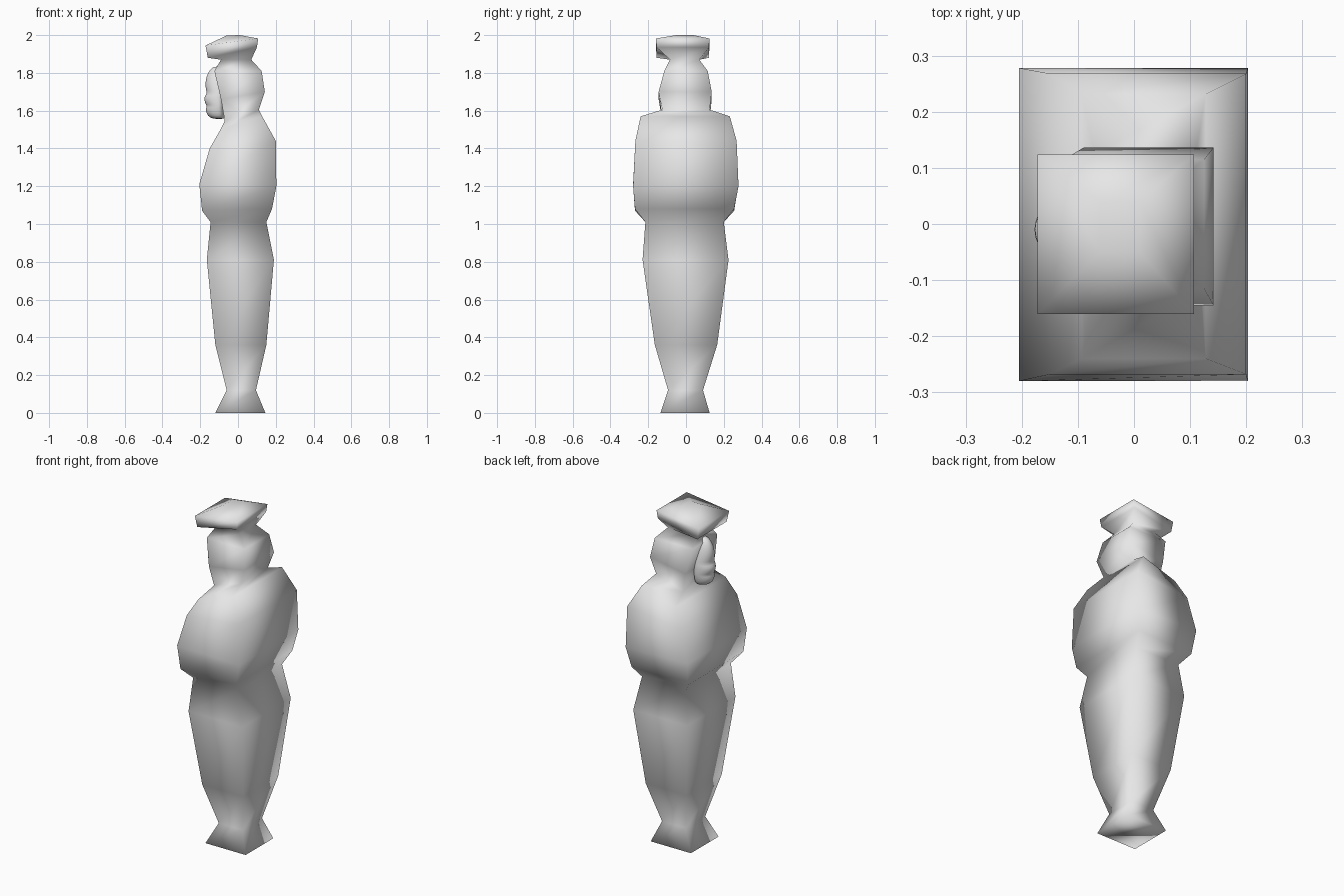
import bpy
import bmesh
import math

default_cube = bpy.data.objects.get("Cube")
if default_cube:
    bpy.data.objects.remove(default_cube, do_unlink=True)

# One plain grey finish for the whole figure
grey = bpy.data.materials.new("plain_grey")
grey.use_nodes = True
grey.diffuse_color = (0.8, 0.8, 0.8, 1)
grey.node_tree.nodes["Principled BSDF"].inputs["Base Color"].default_value = grey.diffuse_color


def loft(name, rings):
    """Skin a stack of closed rings and cap both ends."""
    bm = bmesh.new()
    layers = [[bm.verts.new(point) for point in ring] for ring in rings]
    for lower, upper in zip(layers, layers[1:]):
        count = len(lower)
        for i in range(count):
            j = (i + 1) % count
            bm.faces.new((lower[i], lower[j], upper[j], upper[i]))
    bm.faces.new(layers[0][::-1])
    bm.faces.new(layers[-1])
    bmesh.ops.recalc_face_normals(bm, faces=bm.faces)
    for face in bm.faces:
        face.smooth = True
    mesh = bpy.data.meshes.new(name)
    bm.to_mesh(mesh)
    bm.free()
    mesh.materials.append(grey)
    obj = bpy.data.objects.new(name, mesh)
    bpy.context.collection.objects.link(obj)
    return obj


def square_ring(left_x, left_z, right_x, right_z, back_y, front_y):
    """Four-cornered section that may tilt from side to side."""
    return [(left_x, front_y, left_z), (right_x, front_y, right_z),
            (right_x, back_y, right_z), (left_x, back_y, left_z)]


def face_ring(z, front_x, half_width, segments=16):
    """Oval section with a deep front half and a shallow hidden back half."""
    centre_x, centre_y, back_depth = -0.1, -0.01, 0.03
    ring = []
    for i in range(segments):
        angle = math.tau * i / segments
        reach = math.cos(angle)
        depth = (centre_x - front_x) if reach > 0 else back_depth
        ring.append((centre_x - depth * reach,
                     centre_y + half_width * math.sin(angle), z))
    return ring


# Body: foot, legs, waist, torso, tilted shoulders, head and hat in one skin
# Columns: left x, left z, right x, right z, back y, front y
body_sections = [
    (-.12, 0, .145, 0, .125, -.135),           # foot
    (-.06, .12, .095, .12, .09, -.095),        # ankle
    (-.12, .36, .15, .36, .165, -.165),        # calf
    (-.165, .81, .19, .81, .225, -.23),        # thigh
    (-.145, 1.01, .15, 1.01, .2, -.215),       # waist
    (-.19, 1.07, .18, 1.08, .255, -.27),       # hips
    (-.205, 1.21, .203, 1.2, .278, -.28),      # belly
    (-.15, 1.4, .2, 1.44, .268, -.268),        # chest
    (-.093, 1.5, .128, 1.57, .232, -.24),      # shoulder
    (-.07, 1.545, .11, 1.605, .125, -.125),    # neck
    (-.09, 1.66, .142, 1.7, .136, -.145),      # jaw
    (-.125, 1.81, .125, 1.81, .115, -.115),    # brow
    (-.09, 1.87, .07, 1.87, .07, -.085),       # hat band
    (-.16, 1.88, .1, 1.935, .122, -.155),      # brim underside
    (-.172, 1.945, .107, 1.982, .124, -.16),   # brim top
    (-.06, 1.998, .01, 2, .04, -.05),          # crown
]
loft("body", [square_ring(*section) for section in body_sections])

# Face mask: height, front x, half width
face_sections = [
    (1.555, -.13, .035),   # chin underside
    (1.57, -.165, .055),   # chin
    (1.61, -.175, .064),   # lower lip
    (1.625, -.164, .066),  # mouth
    (1.64, -.178, .067),   # upper lip
    (1.675, -.182, .067),  # nose
    (1.69, -.163, .065),   # eyes
    (1.72, -.176, .062),   # brow
    (1.78, -.172, .05),    # forehead
    (1.82, -.148, .032),   # hairline
    (1.835, -.125, .015),  # top
]
face_mask = loft("face_mask", [face_ring(*section) for section in face_sections])
face_mask.modifiers.new("soften", "SUBSURF").levels = 1
face_mask.modifiers["soften"].render_levels = 1
